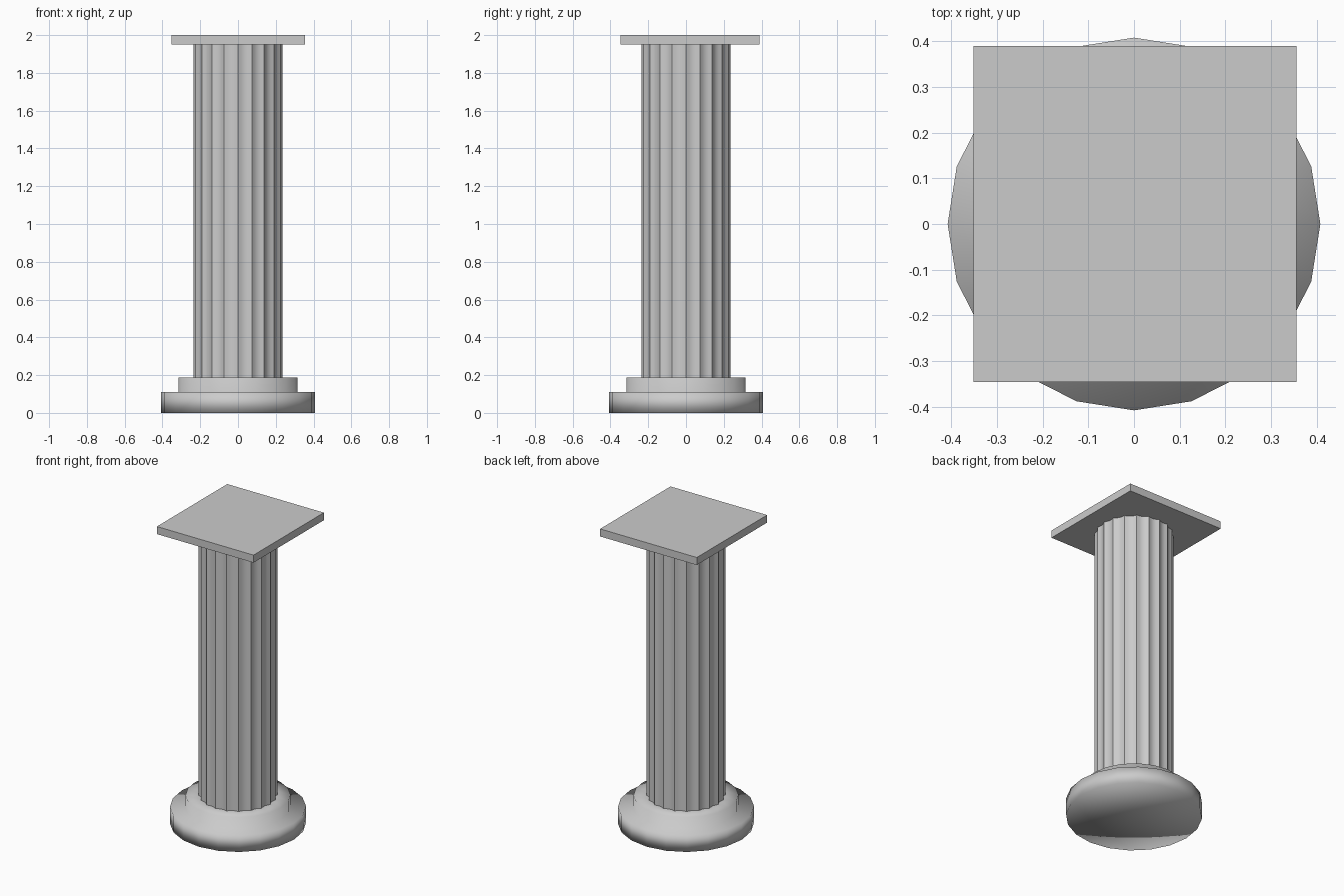
import bpy, bmesh
from math import sin, cos, pi, radians

if "Cube" in bpy.data.objects:
    bpy.data.objects.remove(bpy.data.objects["Cube"])

SIDES = 20


def make_object(name, bm):
    bmesh.ops.recalc_face_normals(bm, faces=bm.faces)
    mesh = bpy.data.meshes.new(name)
    bm.to_mesh(mesh)
    bm.free()
    obj = bpy.data.objects.new(name, mesh)
    bpy.context.collection.objects.link(obj)
    return obj


def bridge(bm, a, b):
    n = len(a)
    for i in range(n):
        bm.faces.new((a[i], a[(i + 1) % n], b[(i + 1) % n], b[i]))


# Stepped round base, fully smooth shaded so the steps read as soft mouldings
bm = bmesh.new()
profile = [(0.408, 0), (0.408, 0.11), (0.315, 0.11), (0.315, 0.187), (0.22, 0.187)]
rings = [[bm.verts.new((r * cos(2 * pi * i / SIDES), r * sin(2 * pi * i / SIDES), z))
          for i in range(SIDES)] for r, z in profile]
for a, b in zip(rings, rings[1:]):
    bridge(bm, a, b)
for ring, z in ((rings[0], 0), (rings[-1], 0.187)):
    centre = bm.verts.new((0, 0, z))
    for i in range(SIDES):
        bm.faces.new((ring[i], ring[(i + 1) % SIDES], centre))
base = make_object("base", bm)
base.data.shade_smooth()

# Fluted shaft: shallow hollows between sharp ridges
bm = bmesh.new()
STEPS = 4
count = SIDES * STEPS
rings = []
for z in (0.18, 1.955):
    ring = []
    for i in range(count):
        r = 0.236 - 0.013 * sin(pi * (i % STEPS) / STEPS)
        a = 2 * pi * i / count
        ring.append(bm.verts.new((r * cos(a), r * sin(a), z)))
    rings.append(ring)
bridge(bm, *rings)
for ring in rings:
    bm.faces.new(ring)
shaft = make_object("shaft", bm)
bpy.context.view_layer.objects.active = shaft
shaft.select_set(True)
bpy.ops.object.shade_smooth_by_angle(angle=radians(25))

# Square top slab, slightly offset towards the back
bm = bmesh.new()
bmesh.ops.create_cube(bm, size=1)
for v in bm.verts:
    v.co.x = 0.002 + v.co.x * 0.707
    v.co.y = 0.022 + v.co.y * 0.735
    v.co.z = 1.975 + v.co.z * 0.05
make_object("top_slab", bm)
